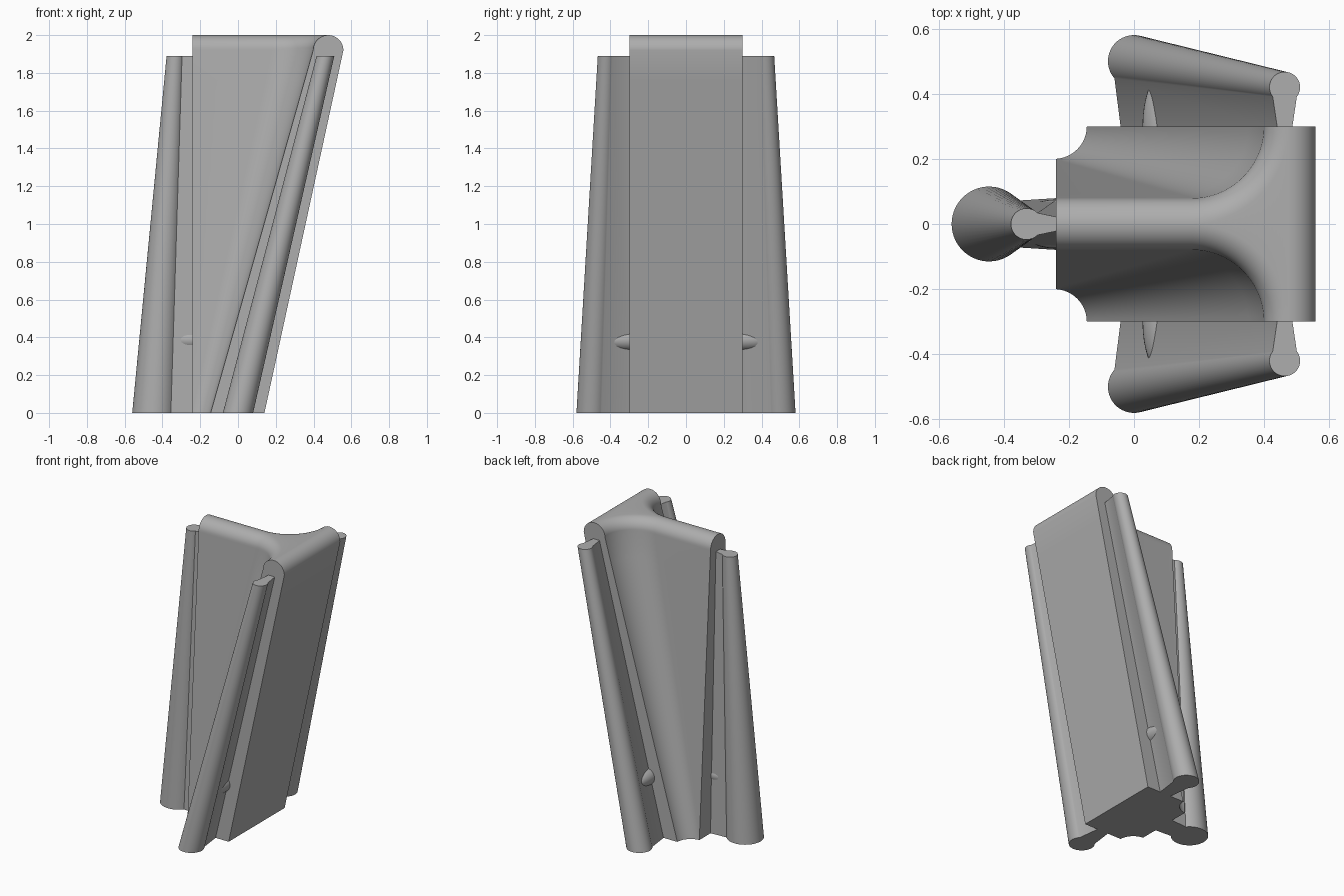
import bpy, bmesh, math

cube = bpy.data.objects.get("Cube")
if cube:
    bpy.data.objects.remove(cube)

grey = bpy.data.materials.new("light_grey")
grey.use_nodes = True
GREY = (0.42, 0.42, 0.42, 1)
grey.diffuse_color = GREY
grey.node_tree.nodes["Principled BSDF"].inputs["Base Color"].default_value = GREY


def lerp(a, b, t):
    return a + (b - a) * t


def finish(obj):
    obj.data.materials.append(grey)
    bpy.ops.object.select_all(action="DESELECT")
    obj.select_set(True)
    bpy.context.view_layer.objects.active = obj
    bpy.ops.object.shade_smooth_by_angle(angle=math.radians(30))


def loft(name, rings):
    """Skin a stack of matching closed sections and cap both ends."""
    bm = bmesh.new()
    loops = [[bm.verts.new(p) for p in ring] for ring in rings]
    n = len(loops[0])
    for low, high in zip(loops, loops[1:]):
        for i in range(n):
            j = (i + 1) % n
            bm.faces.new((low[i], low[j], high[j], high[i]))
    bm.faces.new(loops[0][::-1])
    bm.faces.new(loops[-1])
    bmesh.ops.recalc_face_normals(bm, faces=bm.faces)
    mesh = bpy.data.meshes.new(name)
    bm.to_mesh(mesh)
    bm.free()
    obj = bpy.data.objects.new(name, mesh)
    bpy.context.collection.objects.link(obj)
    finish(obj)


# Leaning T-shaped body with a rounded upper edge
NOSE = 0.08
SHOULDER = 2 - NOSE
FRONT = -0.24
HALF = 0.3


def body_ring(t, z, inset):
    radius = lerp(0.1, 0.22, t) + inset
    arc_x = lerp(-0.245, 0.178, t)
    back = lerp(0.14, 0.558, t) - inset
    steps = 20
    half = [(FRONT, HALF - radius)]
    for i in range(steps + 1):
        a = math.pi / 2 * i / steps
        half.append((max(FRONT, arc_x + radius * math.sin(a)),
                     HALF - radius * math.cos(a)))
    half[1] = (half[1][0] + 0.001, half[1][1])
    half.append((back, HALF))
    mirrored = [(x, -y) for x, y in reversed(half)]
    return [(x, y, z) for x, y in half + mirrored]


levels = 12
rings = [body_ring(i / levels, SHOULDER * i / levels, 0) for i in range(levels + 1)]
for i in range(1, 11):
    a = math.radians(88) * i / 10
    rings.append(body_ring(1, SHOULDER + NOSE * math.sin(a), NOSE * (1 - math.cos(a))))
loft("body", rings)


# Tapered round legs, each joined to the body by a thin web
LEG_TOP = 1.89


def leg_ring(place, z, out, side, radius, neck, root, inner):
    start = math.asin(neck / radius)
    steps = 40
    pts = [(inner, side + root)]
    for i in range(steps + 1):
        a = math.pi - start - (2 * math.pi - 2 * start) * i / steps
        pts.append((out + radius * math.cos(a), side + radius * math.sin(a)))
    pts.append((inner, side - root))
    return [(*place(u, v), z) for u, v in pts]


def leg(name, place, inner, bottom, top):
    loft(name, [leg_ring(place, 0, *bottom, inner),
                leg_ring(place, LEG_TOP, *top, inner)])


def peg(name, location, size):
    bpy.ops.mesh.primitive_uv_sphere_add(segments=32, ring_count=16, radius=1,
                                         location=location)
    obj = bpy.context.object
    obj.name = name
    obj.scale = size
    bpy.ops.object.transform_apply(location=False, rotation=False, scale=True)
    finish(obj)


# Leg and peg on the narrow end of the body
leg("stem_leg", lambda u, v: (-u, v), 0.23,
    (0.445, 0, 0.115, 0.072, 0.08), (0.33, 0, 0.048, 0.034, 0.02))
peg("stem_peg", (FRONT, 0, 0.385), (0.12, 0.075, 0.062))

# Matching legs and pegs on both sides
for label, s in (("front", -1), ("back", 1)):
    leg(label + "_leg", lambda u, v, s=s: (v, s * u), 0.29,
        (0.5, 0, 0.08, 0.06, 0.04), (0.42, 0.463, 0.047, 0.037, 0.022))
    peg(label + "_peg", (0.088, s * HALF, 0.385), (0.062, 0.16, 0.058))
